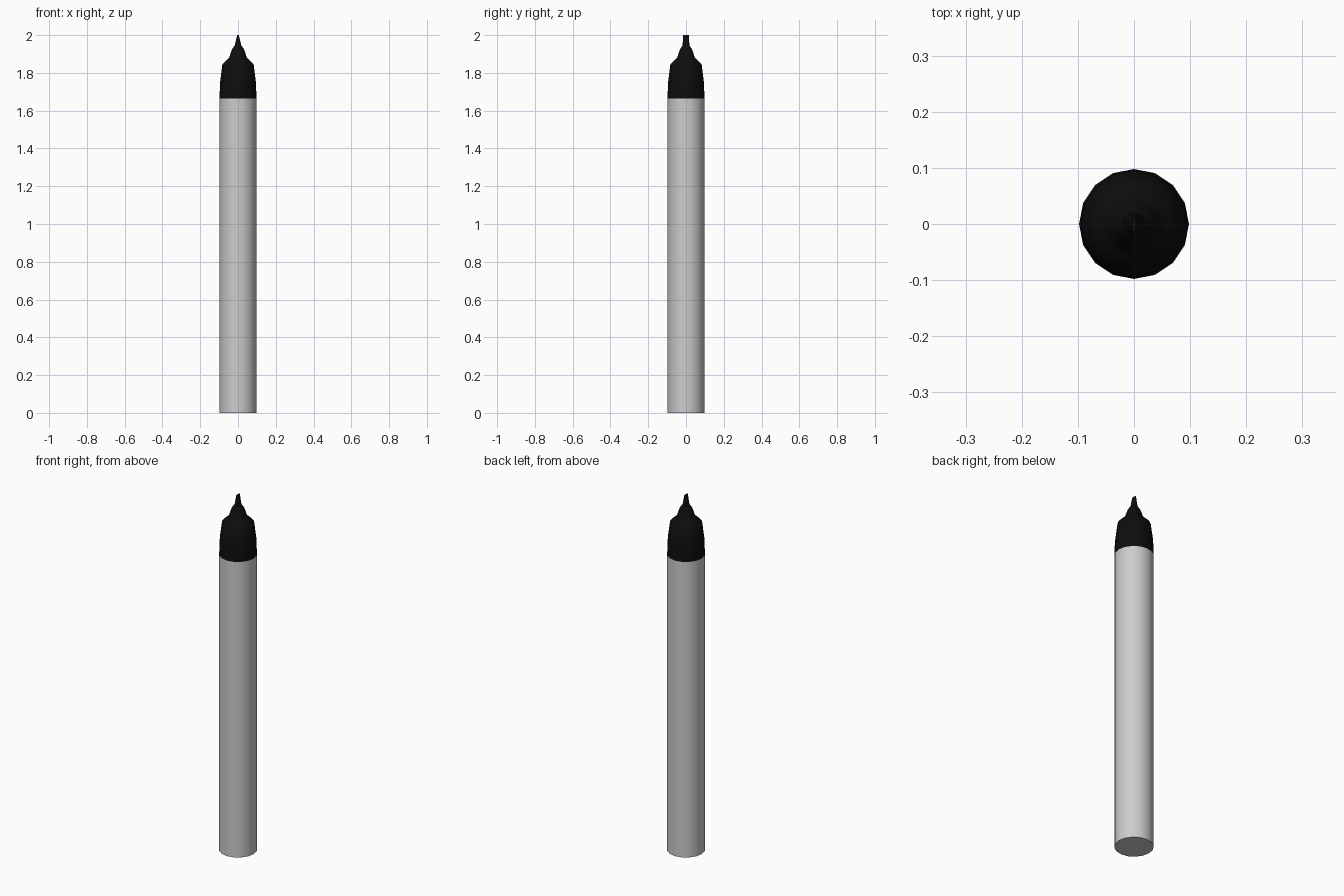
import bpy, bmesh, math

if "Cube" in bpy.data.objects:
    bpy.data.objects.remove(bpy.data.objects["Cube"])

SIDES = 16


def material(name, value):
    m = bpy.data.materials.new(name)
    m.diffuse_color = (value, value, value, 1)
    m.use_nodes = True
    m.node_tree.nodes["Principled BSDF"].inputs["Base Color"].default_value = m.diffuse_color
    return m


def lathe(name, profile, mat, angle):
    """Stack elliptical rings (z, x radius, y radius) into a closed solid."""
    bm = bmesh.new()
    rings = []
    for z, rx, ry in profile:
        steps = [2 * math.pi * i / SIDES for i in range(SIDES)]
        rings.append([bm.verts.new((rx * math.cos(a), ry * math.sin(a), z)) for a in steps])
    for low, high in zip(rings, rings[1:]):
        for i in range(SIDES):
            j = (i + 1) % SIDES
            bm.faces.new((low[i], low[j], high[j], high[i]))
    bm.faces.new(rings[0][::-1])
    bm.faces.new(rings[-1])
    mesh = bpy.data.meshes.new(name)
    bm.to_mesh(mesh)
    bm.free()
    mesh.materials.append(mat)
    obj = bpy.data.objects.new(name, mesh)
    bpy.context.collection.objects.link(obj)
    bpy.context.view_layer.objects.active = obj
    obj.select_set(True)
    bpy.ops.object.shade_smooth_by_angle(angle=math.radians(angle))
    obj.select_set(False)
    return obj


grey = material("light grey", 0.6)
black = material("black", 0.004)

# Barrel
lathe("barrel", [(0, 0.098, 0.098), (1.665, 0.098, 0.098)], grey, 40)

# Tapered collar with rounded shoulder and stepped nose
collar = [(1.665, 0.098), (1.75, 0.095), (1.845, 0.083), (1.865, 0.062),
          (1.88, 0.047), (1.905, 0.039), (1.925, 0.032), (1.942, 0.020)]
lathe("collar", [(z, r, r) for z, r in collar], black, 40)

# Chisel nib, flattened in x toward the top
lathe("nib", [(1.935, 0.019, 0.019), (1.965, 0.013, 0.017), (2.0, 0.004, 0.015)], black, 40)
